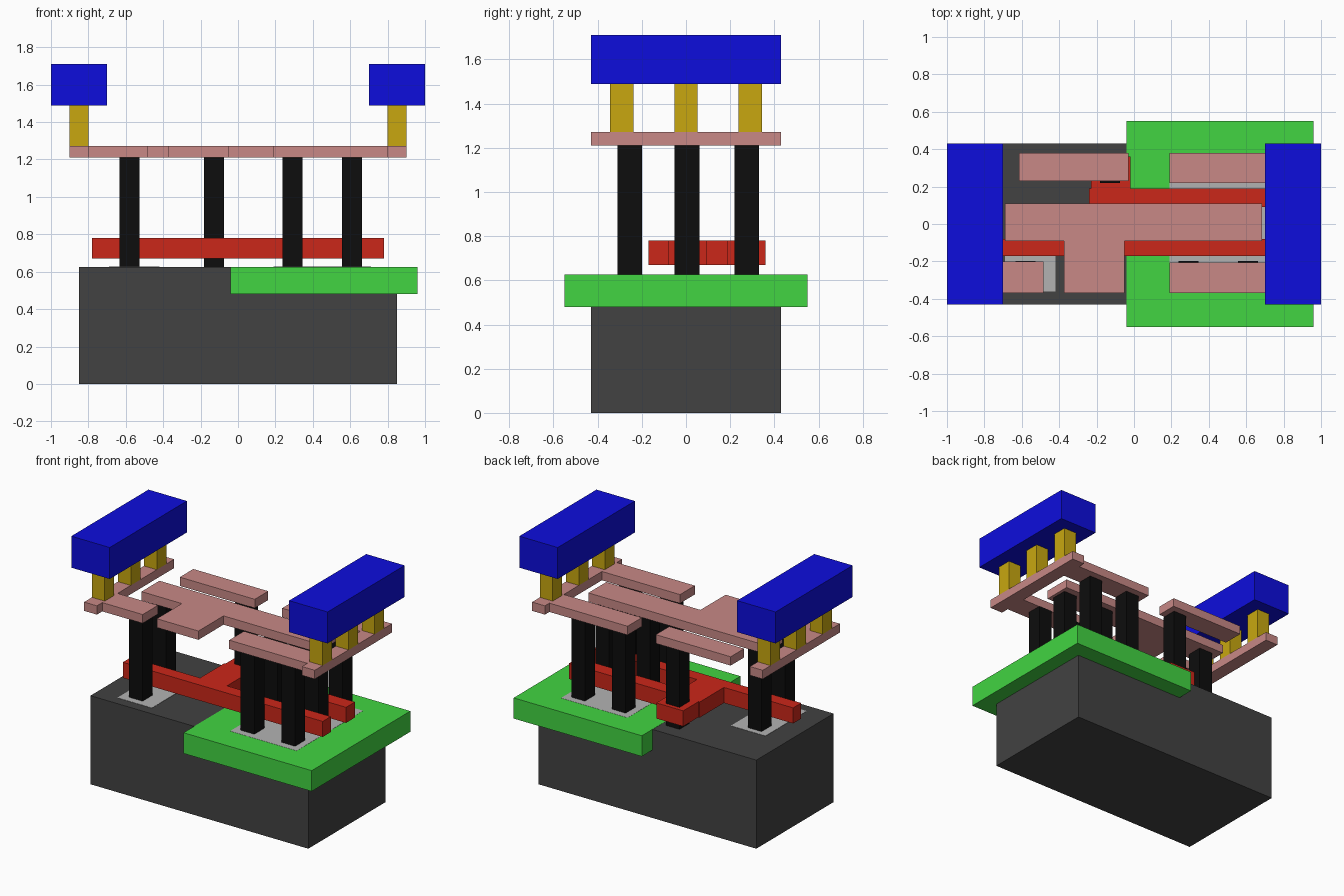
import bpy, bmesh

if "Cube" in bpy.data.objects:
    bpy.data.objects.remove(bpy.data.objects["Cube"])


def mat(name, r, g, b):
    m = bpy.data.materials.new(name)
    m.diffuse_color = (r, g, b, 1)
    m.use_nodes = True
    m.node_tree.nodes["Principled BSDF"].inputs["Base Color"].default_value = m.diffuse_color
    return m


DARK = mat("dark_grey", .054, .054, .054)
GREEN = mat("green", .054, .66, .054)
GREY = mat("light_grey", .45, .45, .45)
RED = mat("red", .6, .02, .01)
BLACK = mat("black", .004, .004, .004)
PINK = mat("pink", .58, .25, .24)
GOLD = mat("gold", .58, .39, .005)
BLUE = mat("blue", .004, .004, .72)


def slab(name, outline, z0, z1, material):
    """Extrude a flat outline from z0 up to z1."""
    bm = bmesh.new()
    face = bm.faces.new([bm.verts.new((x, y, z0)) for x, y in outline])
    ext = bmesh.ops.extrude_face_region(bm, geom=[face])
    verts = [g for g in ext["geom"] if isinstance(g, bmesh.types.BMVert)]
    bmesh.ops.translate(bm, verts=verts, vec=(0, 0, z1 - z0))
    bmesh.ops.recalc_face_normals(bm, faces=bm.faces)
    me = bpy.data.meshes.new(name)
    bm.to_mesh(me)
    bm.free()
    me.materials.append(material)
    ob = bpy.data.objects.new(name, me)
    bpy.context.collection.objects.link(ob)
    return ob


def box(name, x0, x1, y0, y1, z0, z1, material):
    return slab(name, [(x0, y0), (x1, y0), (x1, y1), (x0, y1)], z0, z1, material)


TOP = .625

# base block, embedded well and doped patches (tiny steps avoid coplanar tops)
box("substrate", -.85, .85, -.43, .43, 0, TOP, DARK)
box("well", -.04, .96, -.55, .55, .48, TOP + .001, GREEN)
box("diffusion_left", -.69, -.42, -.36, .10, .55, TOP + .002, GREY)
box("diffusion_right", .19, .71, -.36, .38, .55, TOP + .002, GREY)

# forked gate bar with contact pad
slab("gate", [(-.78, -.17), (.78, -.17), (.78, -.08), (-.03, -.08),
              (-.03, .09), (.78, .09), (.78, .19), (-.02, .19),
              (-.02, .36), (-.23, .36), (-.23, .19), (-.24, .19),
              (-.24, -.08), (-.78, -.08)], .67, .78, RED)

# contact pillars
pillars = [(-.58, -.255), (-.58, .005), (-.128, .275)]
pillars += [(x, y) for x in (.292, .61) for y in (-.255, .005, .275)]
for i, (x, y) in enumerate(pillars):
    box(f"contact_pillar_{i + 1}", x - .053, x + .053, y - .056, y + .056,
        TOP, 1.21, BLACK)

# metal plates
Z0, Z1 = 1.21, 1.272
slab("metal_left_rail", [(-.9, -.43), (-.8, -.43), (-.8, -.37), (-.485, -.37),
                         (-.485, -.20), (-.8, -.20), (-.8, .43), (-.9, .43)],
     Z0, Z1, PINK)
slab("metal_right_rail", [(.9, -.43), (.9, .43), (.8, .43), (.8, .38),
                          (.19, .38), (.19, .22), (.8, .22), (.8, -.205),
                          (.19, -.205), (.19, -.37), (.8, -.37), (.8, -.43)],
     Z0, Z1, PINK)
slab("metal_output", [(-.69, -.09), (-.375, -.09), (-.375, -.37), (-.05, -.37),
                      (-.05, -.09), (.685, -.09), (.685, .11), (-.69, .11)],
     Z0, Z1, PINK)
box("metal_input", -.615, -.03, .23, .38, Z0, Z1, PINK)

# upper posts and power bars on both sides
for side, s in (("left", -1), ("right", 1)):
    for i, y in enumerate((-.29, 0, .29)):
        box(f"post_{side}_{i + 1}", s * .85 - .05, s * .85 + .05,
            y - .053, y + .053, Z1, 1.488, GOLD)
    box(f"power_bar_{side}", s * .85 - .15, s * .85 + .15, -.43, .43,
        1.488, 1.71, BLUE)
